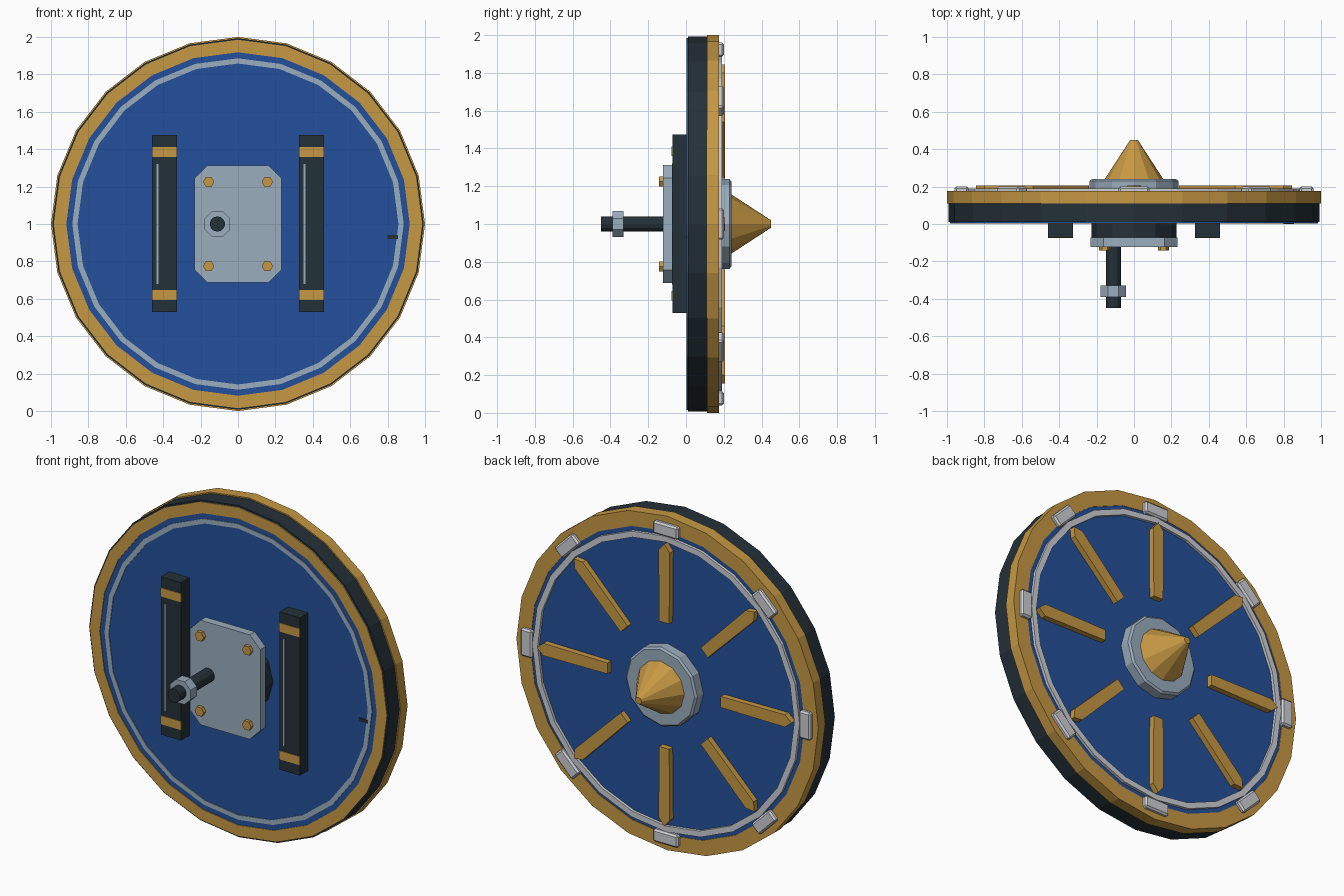
import bpy, bmesh, math

if "Cube" in bpy.data.objects:
    bpy.data.objects.remove(bpy.data.objects["Cube"])


def material(name, rgb):
    m = bpy.data.materials.new(name)
    lin = [((c / 255 + 0.055) / 1.055) ** 2.4 for c in rgb]
    m.diffuse_color = (*lin, 1)
    m.use_nodes = True
    m.node_tree.nodes["Principled BSDF"].inputs["Base Color"].default_value = m.diffuse_color
    return m


BLUE = material("blue paint", (36, 80, 155))
GOLD = material("gold", (198, 152, 67))
DARK = material("dark iron", (36, 48, 56))
STEEL = material("blue grey steel", (155, 173, 189))
SILVER = material("light silver", (205, 207, 212))


def finish(name, bm, mat, bevel=0):
    bmesh.ops.recalc_face_normals(bm, faces=bm.faces)
    me = bpy.data.meshes.new(name)
    bm.to_mesh(me)
    bm.free()
    me.materials.append(mat)
    ob = bpy.data.objects.new(name, me)
    bpy.context.collection.objects.link(ob)
    if bevel:
        mod = ob.modifiers.new("bevel", 'BEVEL')
        mod.width, mod.segments = bevel, 1
    return ob


def lathe(name, profile, sides, mat, centre=(0, 1), ring=False, turn=0.0):
    """Revolve (radius, y) points about the y direction; caps the ends unless ring."""
    bm = bmesh.new()
    loops = []
    for r, y in profile:
        angles = [2 * math.pi * (i + turn) / sides for i in range(sides)]
        loops.append([bm.verts.new((centre[0] + r * math.cos(a), y,
                                    centre[1] + r * math.sin(a))) for a in angles])
    pairs = list(zip(loops, loops[1:]))
    if ring:
        pairs.append((loops[-1], loops[0]))
    else:
        bm.faces.new(loops[0])
        bm.faces.new(loops[-1])
    for a, b in pairs:
        for i in range(sides):
            j = (i + 1) % sides
            bm.faces.new((a[i], a[j], b[j], b[i]))
    return finish(name, bm, mat)


def annulus(name, r0, r1, y0, y1, mat):
    return lathe(name, [(r0, y0), (r1, y0), (r1, y1), (r0, y1)], 24, mat, ring=True)


def prism(name, pts, y0, y1, mat, centre=(0, 1), angle=0.0, bevel=0):
    """Extrude an x-z outline along y, turned by angle about its centre."""
    bm = bmesh.new()
    c, s = math.cos(angle), math.sin(angle)
    a, b = [[bm.verts.new((centre[0] + u * c - v * s, y, centre[1] + u * s + v * c))
             for u, v in pts] for y in (y0, y1)]
    bm.faces.new(a)
    bm.faces.new(b)
    for i in range(len(pts)):
        j = (i + 1) % len(pts)
        bm.faces.new((a[i], a[j], b[j], b[i]))
    return finish(name, bm, mat, bevel)


def rect(u0, u1, v0, v1):
    return [(u0, v0), (u1, v0), (u1, v1), (u0, v1)]


# shield body and rims
lathe("shield_core", [(0.993, 0.01), (0.993, 0.115)], 24, DARK)
lathe("front_face", [(0.985, 0.012), (0.985, 0.006)], 24, BLUE)
lathe("back_face", [(0.912, 0.11), (0.912, 0.173)], 24, BLUE)
annulus("back_rim", 0.91, 1.0, 0.11, 0.176, GOLD)
annulus("front_gold_ring", 0.918, 0.985, 0.002, 0.008, GOLD)
annulus("front_steel_ring", 0.858, 0.886, 0.002, 0.008, STEEL)
annulus("back_silver_ring", 0.85, 0.885, 0.17, 0.19, SILVER)

# spokes and rim clips
for k in range(8):
    a = k * math.pi / 4
    prism("spoke", [(0.375, -0.033), (0.80, -0.037), (0.845, 0), (0.80, 0.037),
                    (0.375, 0.033)], 0.165, 0.207, GOLD, angle=a)
    prism("rim_clip", rect(0.885, 0.96, -0.083, 0.083), 0.165, 0.2, SILVER,
          angle=a, bevel=0.01)

# centre boss with spike
lathe("boss_plate", [(0.237, 0.165), (0.237, 0.23), (0.225, 0.24)], 12, STEEL)
lathe("boss_spike", [(0.16, 0.235), (0.02, 0.45)], 12, GOLD)

# mount on the front
lathe("mount_base", [(0.228, 0.01), (0.228, -0.08)], 12, DARK)
W, H, C = 0.233, 0.313, 0.07
prism("mount_plate", [(-W, C - H), (C - W, -H), (W - C, -H), (W, C - H),
                      (W, H - C), (W - C, H), (C - W, H), (-W, H - C)],
      -0.122, -0.073, STEEL)
for x in (-0.157, 0.157):
    for z in (0.775, 1.225):
        lathe("plate_bolt", [(0.03, -0.11), (0.03, -0.143)], 6, GOLD, (x, z))

# threaded grip rod and nut
lathe("grip_rod", [(0.041, -0.11), (0.041, -0.45)], 12, DARK, (-0.11, 1))
lathe("rod_nut", [(0.074, -0.33), (0.074, -0.39)], 8, STEEL, (-0.11, 1), turn=0.5)

# arm straps with gold bands and a thin steel line
for x in (-0.393, 0.393):
    prism("arm_strap", rect(-0.067, 0.067, -0.47, 0.475), -0.072, 0.01, DARK, (x, 1))
    for z in (0.62, 1.385):
        prism("strap_band", rect(-0.067, 0.067, -0.026, 0.026), -0.076, -0.07, GOLD, (x, z))
    prism("strap_line", rect(-0.043, -0.031, -0.32, 0.32), -0.075, -0.07, STEEL, (x, 1))

# small dark scratch on the front face
prism("scratch", rect(-0.028, 0.028, -0.01, 0.01), 0.0, 0.008, DARK, (0.828, 0.93))
